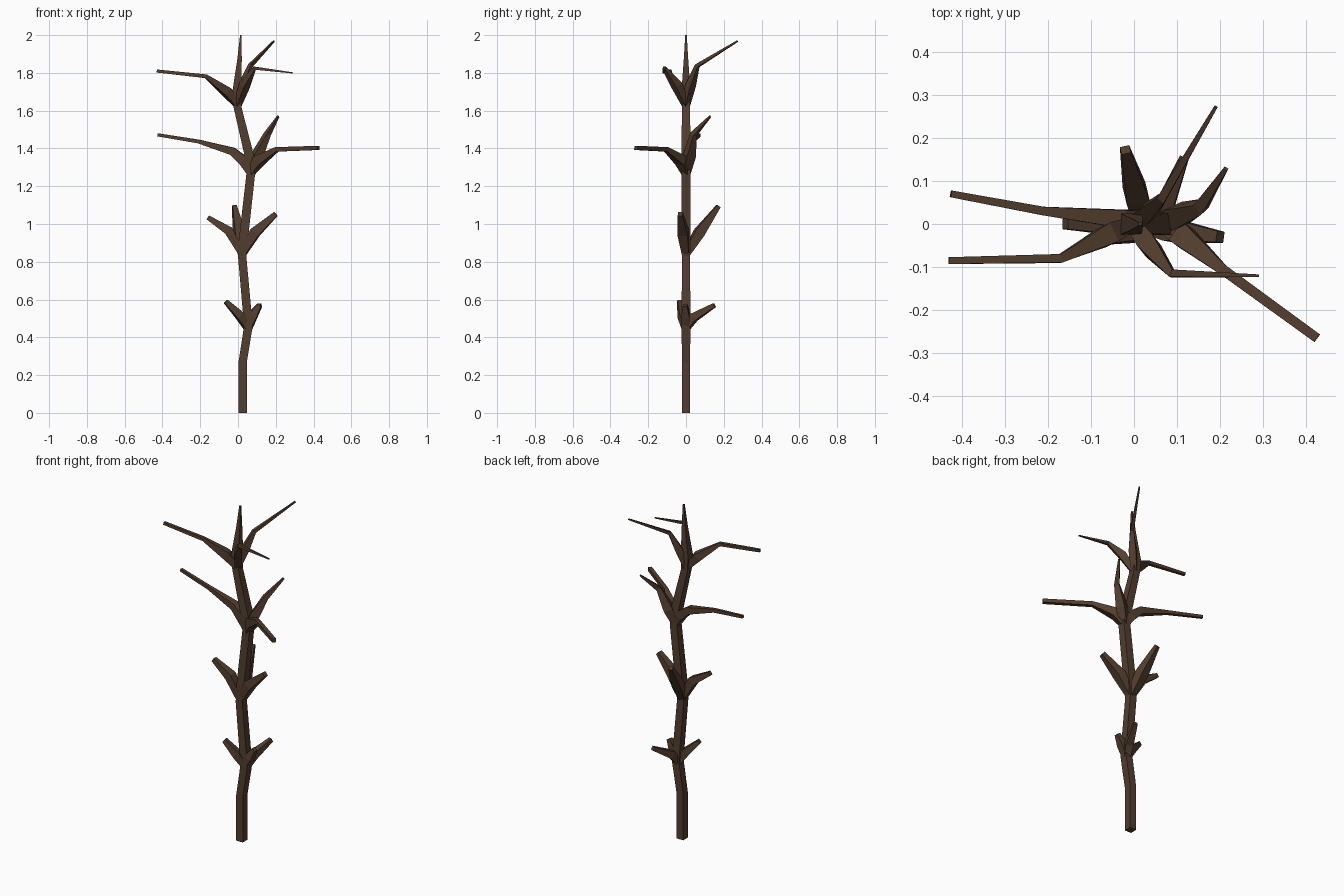
import bpy, bmesh
from mathutils import Vector

bark = bpy.data.materials.new("bark")
bark.diffuse_color = (0.085, 0.048, 0.028, 1)


def limb(name, path, horizontal=False):
    """Square tube through (x, y, z, half width) points, with mitred flat rings."""
    pts = [Vector(p[:3]) for p in path]
    bm = bmesh.new()
    rings = []
    for i, p in enumerate(pts):
        a = (p - pts[i - 1]).normalized() if i else Vector()
        b = (pts[i + 1] - p).normalized() if i < len(pts) - 1 else Vector()
        t = (a + b).normalized()
        if horizontal:
            u, v = Vector((1, 0, 0)), Vector((0, 1, 0))
        else:
            u = t.cross(Vector((0, 0, 1))).normalized()
            v = u.cross(t).normalized()
        r = path[i][3]
        rings.append([bm.verts.new(p + u * r * sx + v * r * sy)
                      for sx, sy in ((-1, -1), (1, -1), (1, 1), (-1, 1))])
    for lo, hi in zip(rings, rings[1:]):
        for k in range(4):
            n = (k + 1) % 4
            bm.faces.new((lo[k], lo[n], hi[n], hi[k]))
    bm.faces.new(rings[0][::-1])
    bm.faces.new(rings[-1])
    bmesh.ops.recalc_face_normals(bm, faces=bm.faces)
    me = bpy.data.meshes.new(name)
    bm.to_mesh(me)
    bm.free()
    me.materials.append(bark)
    bpy.context.collection.objects.link(bpy.data.objects.new(name, me))


# Crooked trunk with a pointed top
limb("trunk", [(.025, 0, 0, .022), (.025, 0, .27, .022), (.055, 0, .46, .023),
               (.022, 0, .83, .022), (.03, 0, .93, .024), (.068, 0, 1.27, .023),
               (.06, 0, 1.36, .025), (-.003, 0, 1.62, .021),
               (-.006, 0, 1.70, .024), (.008, 0, 1.87, .012),
               (.015, 0, 2.0, .004)], True)

# Lowest whorl: short stubs
low = (.052, 0, .45, .018)
limb("low_branch_left", [low, (.01, -.018, .515, .022), (-.065, -.035, .59, .012)])
limb("low_branch_right", [low, (.078, -.002, .51, .022), (.113, -.005, .57, .012)])
limb("low_branch_back", [low, (.07, .04, .505, .022), (.115, .15, .57, .011)])

# Second whorl: longer stubs
mid = (.022, 0, .84, .018)
limb("middle_branch_left", [mid, (-.05, 0, .965, .024), (-.16, 0, 1.035, .012)])
limb("middle_branch_right", [mid, (.09, -.015, .955, .027), (.20, -.03, 1.053, .013)])
limb("middle_branch_back", [mid, (.005, .07, .955, .027), (-.02, .172, 1.095, .011)])

# Third whorl: bent branches
upper = (.066, 0, 1.27, .018)
limb("upper_branch_left", [upper, (.03, .005, 1.335, .026), (-.03, .012, 1.385, .021),
                           (-.21, .03, 1.437, .010), (-.425, .07, 1.472, .008)])
limb("upper_branch_right", [upper, (.11, -.025, 1.335, .027),
                            (.205, -.105, 1.395, .012), (.425, -.265, 1.403, .011)])
limb("upper_branch_back", [upper, (.1, .018, 1.36, .026),
                           (.155, .04, 1.475, .014), (.213, .128, 1.57, .005)])

# Crown whorl: thin twigs
crown = (-.003, 0, 1.63, .016)
limb("crown_branch_left", [crown, (-.06, -.025, 1.70, .024),
                           (-.17, -.08, 1.782, .010), (-.43, -.085, 1.81, .008)])
limb("crown_branch_front", [crown, (.035, -.05, 1.735, .022),
                            (.088, -.115, 1.825, .009), (.29, -.12, 1.80, .003)])
limb("crown_branch_back", [crown, (.03, .025, 1.735, .020),
                           (.065, .06, 1.838, .010), (.19, .272, 1.968, .004)])
